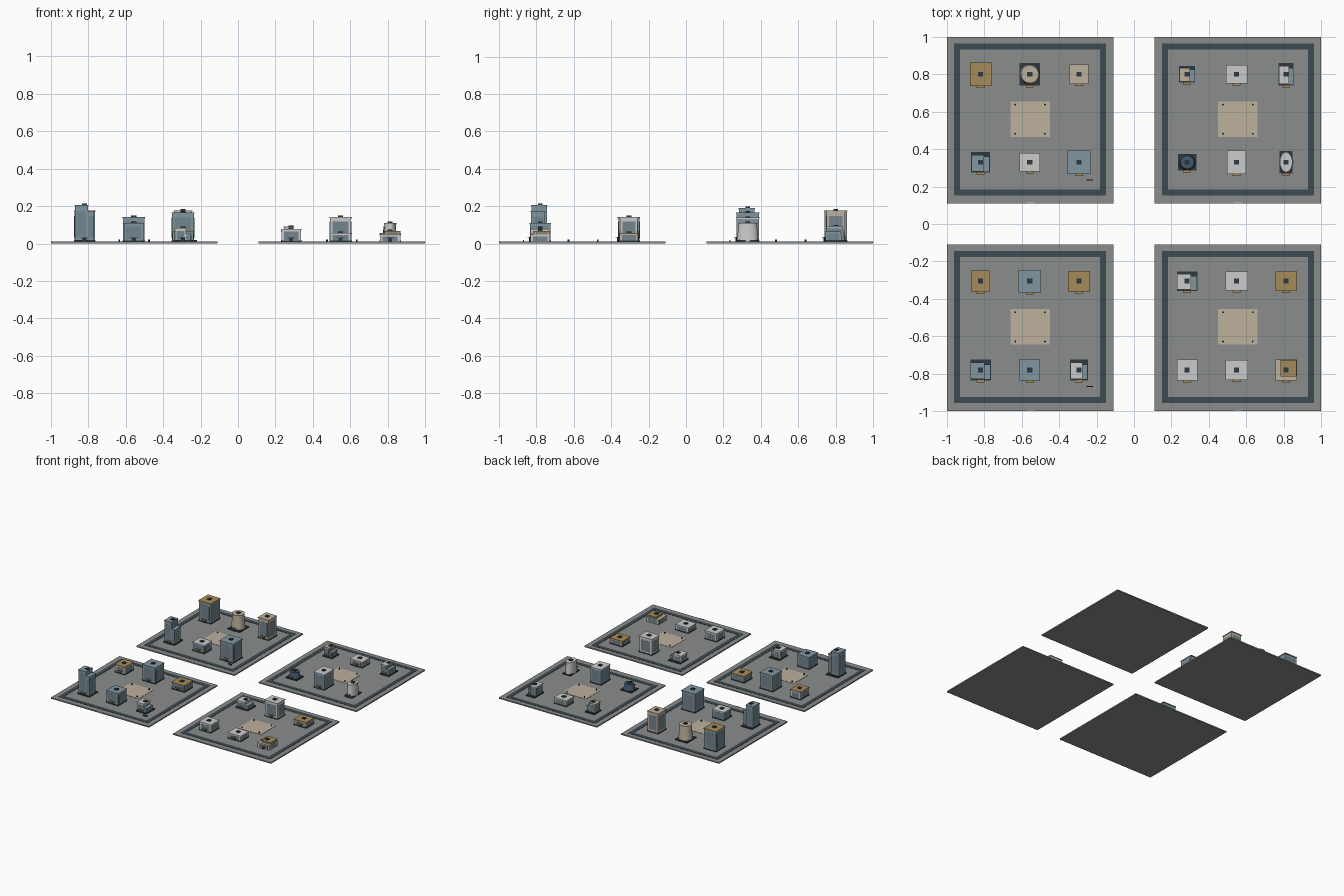
import bpy, bmesh, math
from mathutils import Matrix

if "Cube" in bpy.data.objects:
    bpy.data.objects.remove(bpy.data.objects["Cube"])

COLS = dict(slab=(.26, .27, .265), road=(.045, .07, .085), dark=(.027, .04, .053),
            tan=(.51, .44, .34), gold=(.38, .26, .10), blue=(.22, .31, .35),
            light=(.52, .53, .51), glass=(.17, .24, .27), navy=(.053, .10, .155))
MATS = {}
for n, c in COLS.items():
    MATS[n] = bpy.data.materials.new(n)
    MATS[n].diffuse_color = (*c, 1)


def finish(name, bm, col):
    me = bpy.data.meshes.new(name)
    bm.to_mesh(me)
    bm.free()
    ob = bpy.data.objects.new(name, me)
    bpy.context.collection.objects.link(ob)
    me.materials.append(MATS[col])
    return ob


def boxes(name, items, col):
    """One object from boxes given as (x, y, z0, width, depth, height)."""
    bm = bmesh.new()
    for x, y, z, w, d, h in items:
        bmesh.ops.create_cube(bm, size=1, matrix=Matrix.Translation((x, y, z + h / 2))
                              @ Matrix.Diagonal((w, d, h, 1)))
    return finish(name, bm, col)


def taper(name, x, y, z, rx, ry, top, h, col, n=32):
    """Elliptical drum that narrows to the fraction 'top'."""
    bm = bmesh.new()
    bmesh.ops.create_cone(bm, cap_ends=True, segments=n, radius1=1, radius2=top, depth=h,
                          matrix=Matrix.Translation((x, y, z + h / 2))
                          @ Matrix.Diagonal((rx, ry, 1, 1)))
    for f in bm.faces:
        f.smooth = len(f.verts) == 4
    return finish(name, bm, col)


Z = .01      # top of the ground slabs
CAP = .007   # roof slab thickness


def panels(x, y, w, d, z, h):
    """Window panels slightly proud of the four walls."""
    t = .0015
    pz, ph = z + .14 * h, .72 * h
    return [(x, y, pz, w + t, d * .74, ph), (x, y, pz, w * .74, d + t, ph)]


def entrance(x, y, d):
    boxes("entrance_canopy", [(x, y - d / 2 - .004, Z + .022, .042, .014, .004)], "gold")
    boxes("entrance_door", [(x, y - d / 2, Z, .022, .006, .021)], "dark")


def volume(x, y, w, d, top, wall, roof, z=Z):
    """Walls, windows and overhanging roof of one box volume."""
    h = top - CAP - z
    bw, bd = w - .006, d - .006
    boxes("building_walls", [(x, y, z, bw, bd, h)], wall)
    boxes("window_panels", panels(x, y, bw, bd, z, h), "glass")
    boxes("roof_slab", [(x, y, top - CAP, w, d, CAP)], roof)


def unit(x, y, top):
    boxes("roof_unit", [(x, y, top, .027, .025, .007)], "dark")


def block(x, y, w, d, top, wall, roof):
    boxes("plinth", [(x, y, Z, w, d, .006)], "dark")
    volume(x, y, w, d, top, wall, roof)
    unit(x, y, top)
    entrance(x, y, d)


def stepped(x, y, w, d, top, low, wall, roof):
    """Tall part on the left with a lower wing on the right, on a dark plinth."""
    boxes("plinth", [(x, y, Z, w, d, .008)], "dark")
    volume(x - .15 * w, y - .04 * d, .68 * w, .8 * d, top, wall, roof)
    volume(x + .32 * w, y - .1 * d, .34 * w, .74 * d, low, "blue", "blue")
    unit(x, y, top)
    entrance(x, y, d)


def drum(x, y, w, d, rx, ry, t, top, col):
    boxes("plinth", [(x, y, Z, w, d, .008)], "dark")
    taper("drum_walls", x, y, Z, rx, ry, t, top - CAP - Z, col)
    taper("drum_roof", x, y, top - CAP, rx * t + .003, ry * t + .003, 1, CAP, col)
    unit(x, y, top)
    entrance(x, y, d)


def podium(x, y, w, d, low, top):
    """Low wide base with a smaller set-back storey."""
    volume(x, y, w, d, low, "light", "tan")
    volume(x + .012, y + .008, w * .74, d * .8, top, "tan", "gold", low)
    unit(x, y, top)
    entrance(x, y, d)


# Four ground slabs with road loop, plaza and bollards
for cx in (-.555, .555):
    for cy in (-.555, .555):
        boxes("ground_slab", [(cx, cy, 0, .89, .89, Z)], "slab")
        r, wd, oy = .39, .032, cy + .004
        boxes("road_loop", [(cx, oy + s * r, Z - .003, 2 * r + wd, wd, .005) for s in (-1, 1)]
              + [(cx + s * r, oy, Z - .003, wd, 2 * r - wd, .005) for s in (-1, 1)], "road")
        boxes("plaza", [(cx, cy + .005, Z - .003, .21, .19, .005)], "tan")
        boxes("gate_marker", [(cx, cy - .442, Z - .003, .045, .006, .005)], "light")
        for sx in (-1, 1):
            for sy in (-1, 1):
                taper("bollard", cx + sx * .079, cy + .005 + sy * .078, Z,
                      .005, .005, 1, .012, "dark", 10)

XS = (-.82, -.557, -.294, .284, .548, .813)
Y1, Y2, Y3, Y4 = .80, .33, -.305, -.78

# Plain box buildings: column, row, width, depth, top, walls, roof
for c, y, w, d, top, wall, roof in (
        (0, Y1, .115, .125, .177, "blue", "gold"), (2, Y1, .10, .105, .177, "tan", "tan"),
        (1, Y2, .11, .10, .080, "blue", "light"), (2, Y2, .125, .125, .167, "blue", "blue"),
        (0, Y3, .095, .115, .075, "light", "gold"), (1, Y3, .12, .12, .142, "blue", "blue"),
        (2, Y3, .12, .11, .066, "blue", "gold"), (1, Y4, .11, .115, .110, "blue", "blue"),
        (4, Y3, .12, .10, .142, "light", "light"), (5, Y3, .115, .105, .057, "tan", "gold"),
        (3, Y4, .11, .11, .079, "light", "light"), (4, Y4, .12, .105, .057, "light", "light"),
        (4, Y2, .10, .125, .138, "blue", "light"), (4, Y1, .115, .10, .060, "tan", "light")):
    block(XS[c], y, w, d, top, wall, roof)

# Stepped buildings
for c, y, w, d, top, low, wall, roof in (
        (0, Y2, .10, .11, .19, .135, "blue", "blue"), (0, Y4, .11, .11, .207, .175, "blue", "blue"),
        (2, Y4, .095, .11, .083, .055, "light", "light"), (3, Y3, .11, .105, .07, .05, "light", "light"),
        (3, Y1, .085, .09, .09, .06, "tan", "tan"), (5, Y1, .08, .12, .092, .065, "blue", "light")):
    stepped(XS[c], y, w, d, top, low, wall, roof)

# Round and podium buildings
drum(XS[1], Y1, .11, .12, .054, .054, .82, .135, "tan")
drum(XS[3], Y2, .10, .09, .047, .045, .72, .066, "navy")
drum(XS[5], Y2, .07, .12, .036, .058, .85, .11, "light")
podium(XS[5], Y4, .115, .11, .05, .067)

# Benches beside two corner buildings
boxes("bench", [(-.237, y, Z, .036, .006, .01) for y in (.235, -.868)], "dark")

for m in bpy.data.materials:
    if m.users and not m.is_grease_pencil:
        m.use_nodes = True
        m.node_tree.nodes["Principled BSDF"].inputs["Base Color"].default_value = m.diffuse_color
